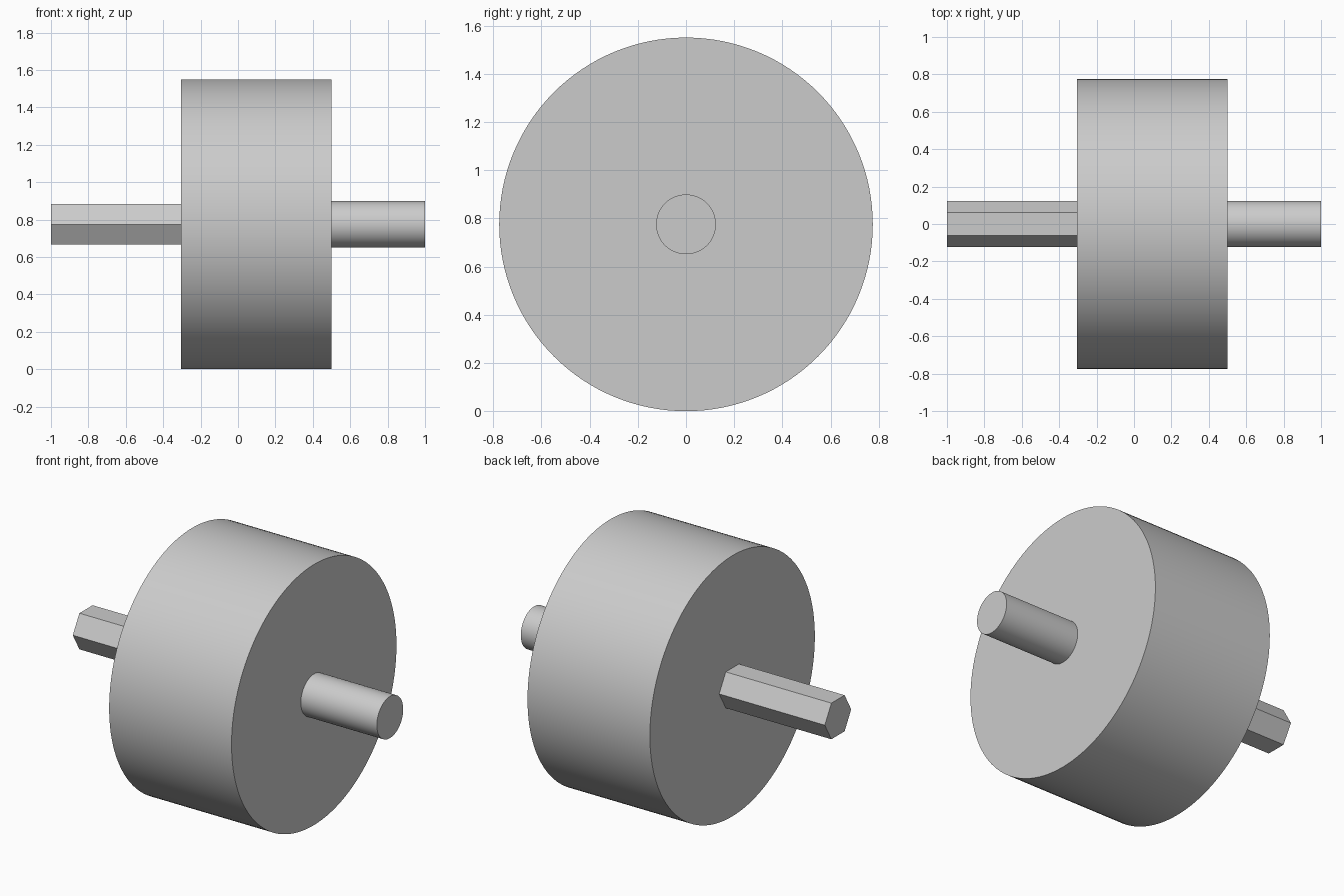
import bpy
import math

cube = bpy.data.objects.get("Cube")
if cube:
    bpy.data.objects.remove(cube, do_unlink=True)

# Single plain grey metal
grey = bpy.data.materials.new("grey_metal")
grey.use_nodes = True
colour = (0.6, 0.6, 0.6, 1)
grey.diffuse_color = colour
grey.node_tree.nodes["Principled BSDF"].inputs["Base Color"].default_value = colour

AXIS_Z = 0.775


def bar(name, x0, x1, radius, sides):
    """Solid prism lying along x, with one corner pointing to +y."""
    bpy.ops.mesh.primitive_cylinder_add(
        vertices=sides, radius=radius, depth=x1 - x0,
        location=((x0 + x1) / 2, 0, AXIS_Z), rotation=(0, math.pi / 2, 0))
    obj = bpy.context.object
    obj.name = name
    obj.data.materials.append(grey)
    bpy.ops.object.transform_apply(location=False, rotation=True, scale=True)
    bpy.ops.object.shade_smooth_by_angle(angle=math.radians(30))
    return obj


# Wide drum, round axle on the left, hexagonal shank on the right
bar("drum", -0.305, 0.5, AXIS_Z, 128)
bar("round_axle", 0.5, 1.0, 0.124, 64)
bar("hex_shank", -1.0, -0.305, 0.124, 6)
